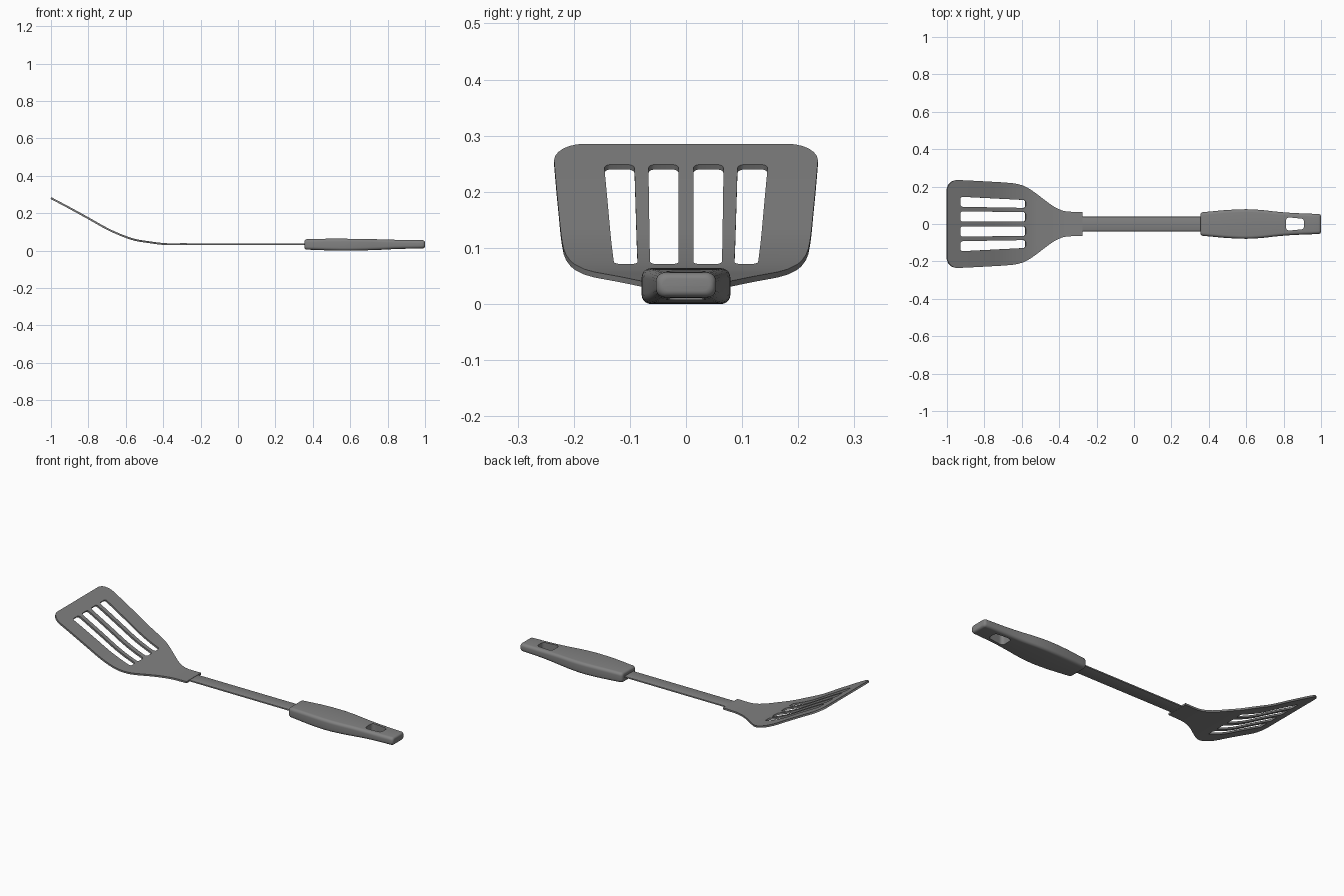
import bpy, bmesh, math

cube = bpy.data.objects.get("Cube")
if cube:
    bpy.data.objects.remove(cube, do_unlink=True)

grey = bpy.data.materials.new("mid grey")
grey.use_nodes = True
grey.diffuse_color = (0.22, 0.22, 0.22, 1)
bsdf = next(n for n in grey.node_tree.nodes if n.type == 'BSDF_PRINCIPLED')
bsdf.inputs["Base Color"].default_value = (0.22, 0.22, 0.22, 1)
bsdf.inputs["Roughness"].default_value = 0.6


def make_object(name, bm):
    bmesh.ops.recalc_face_normals(bm, faces=bm.faces)
    mesh = bpy.data.meshes.new(name)
    bm.to_mesh(mesh)
    bm.free()
    mesh.materials.append(grey)
    obj = bpy.data.objects.new(name, mesh)
    bpy.context.collection.objects.link(obj)
    return obj


def activate(obj):
    bpy.ops.object.select_all(action='DESELECT')
    obj.select_set(True)
    bpy.context.view_layer.objects.active = obj


def apply_and_smooth(obj, angle=35):
    activate(obj)
    for mod in list(obj.modifiers):
        bpy.ops.object.modifier_apply(modifier=mod.name)
    bpy.ops.object.shade_smooth_by_angle(angle=math.radians(angle))


def sample(points, x):
    """Smooth curve through (x, value) points, with flat-limited slopes."""
    if x <= points[0][0]:
        return points[0][1]
    if x >= points[-1][0]:
        return points[-1][1]
    n = len(points)
    slope = lambda a, b: (points[b][1] - points[a][1]) / (points[b][0] - points[a][0])
    i = max(k for k in range(n - 1) if points[k][0] <= x)
    (x0, y0), (x1, y1) = points[i], points[i + 1]
    m0, m1 = slope(max(i - 1, 0), i + 1), slope(i, min(i + 2, n - 1))
    h = x1 - x0
    t = (x - x0) / h
    return ((2*t**3 - 3*t**2 + 1) * y0 + (t**3 - 2*t**2 + t) * h * m0
            + (3*t**2 - 2*t**3) * y1 + (t**3 - t**2) * h * m1)


def rounded_ring(half_w, low, high, radius, steps=5):
    """Rounded rectangle as (y, z) pairs."""
    mid, half_h = (low + high) / 2, (high - low) / 2
    ring = []
    for q, (sy, sz) in enumerate([(1, 1), (-1, 1), (-1, -1), (1, -1)]):
        for k in range(steps + 1):
            a = math.pi / 2 * (q + k / steps)
            ring.append((sy * (half_w - radius) + radius * math.cos(a),
                         mid + sz * (half_h - radius) + radius * math.sin(a)))
    return ring


def loft(sections):
    """Closed skin over (x, ring) sections."""
    bm = bmesh.new()
    rings = [[bm.verts.new((x, y, z)) for y, z in ring] for x, ring in sections]
    n = len(rings[0])
    for a, b in zip(rings, rings[1:]):
        for i in range(n):
            bm.faces.new((a[i], a[(i + 1) % n], b[(i + 1) % n], b[i]))
    bm.faces.new(rings[0])
    bm.faces.new(rings[-1])
    return bm


# Slotted blade: a bent sheet laid out in rows along x, open at the slots
WIDTH = [(-0.94, 0.235), (-0.8, 0.228), (-0.65, 0.218), (-0.6, 0.207), (-0.56, 0.188),
         (-0.5, 0.145), (-0.44, 0.1), (-0.39, 0.074), (-0.35, 0.066), (-0.275, 0.065)]
HEIGHT = [(-1, 0.281), (-0.9, 0.228), (-0.8, 0.173), (-0.68, 0.107), (-0.56, 0.06),
          (-0.48, 0.046), (-0.39, 0.035), (-0.275, 0.035)]
SLOT_A, SLOT_B, CORNER, TIP = -0.93, -0.58, 0.012, 0.055


def blade_width(x):
    w = sample(WIDTH, x)
    d = max(0, TIP - (x + 1))
    return w - TIP + math.sqrt(max(0, TIP**2 - d**2))


def slot_edges(x):
    """Half-row of y values: inner slot, then outer slot, rounded at the ends."""
    t = min(max((x - SLOT_A) / (SLOT_B - SLOT_A), 0), 1)
    d = max(0, CORNER - min(abs(x - SLOT_A), abs(x - SLOT_B)))
    if not SLOT_A <= x <= SLOT_B:
        d = CORNER
    pull = CORNER - math.sqrt(max(0, CORNER**2 - d**2))
    fit = min(1, blade_width(x) / 0.16)
    edges = [0.013 + pull, 0.067 - 0.003 * t - pull,
             0.092 - 0.006 * t + pull, 0.146 - 0.018 * t - pull]
    return [e * fit for e in edges]


stations = {-0.275, SLOT_A, SLOT_B}
for k in range(7):
    stations.add(-1 + TIP * (1 - math.cos(math.pi / 12 * k)))
for k in range(1, 5):
    step = CORNER * (1 - math.cos(math.pi / 8 * k))
    stations |= {SLOT_A + step, SLOT_B - step}
stations |= {-0.9 + 0.025 * k for k in range(25)}
stations = sorted(stations)

bm = bmesh.new()
rows = []
for x in stations:
    half = slot_edges(x) + [blade_width(x)]
    ys = [-y for y in reversed(half)] + half
    rows.append([bm.verts.new((x, y, sample(HEIGHT, x))) for y in ys])
for i, (a, b) in enumerate(zip(rows, rows[1:])):
    in_slot = SLOT_A - 1e-6 < (stations[i] + stations[i + 1]) / 2 < SLOT_B
    for j in range(len(a) - 1):
        if not (in_slot and j % 2 == 1):
            bm.faces.new((a[j], b[j], b[j + 1], a[j + 1]))
blade = make_object("slotted_blade", bm)
solid = blade.modifiers.new("thickness", 'SOLIDIFY')
solid.thickness = 0.01
solid.offset = 0
apply_and_smooth(blade)

# Flat shaft, running from inside the blade collar into the handle
shaft = make_object("shaft", loft([(x, rounded_ring(0.039, 0.0305, 0.0385, 0.002, 2))
                                   for x in (-0.29, 0.4)]))
apply_and_smooth(shaft)

# Handle: lofted rounded rectangles swelling in the middle
GRIP = [(0.355, 0.062), (0.42, 0.068), (0.5, 0.075), (0.6, 0.079), (0.68, 0.075),
        (0.76, 0.066), (0.85, 0.059), (1.0, 0.053)]
TOP = [(0.355, 0.061), (0.5, 0.064), (0.7, 0.062), (0.85, 0.058), (1.0, 0.056)]
BOTTOM = [(0.355, 0.006), (0.5, 0.001), (0.6, 0.0), (0.75, 0.004), (0.85, 0.009), (1.0, 0.012)]
END = 0.014
front_round = [0.355 + END * (1 - math.cos(math.pi / 10 * k)) for k in range(6)]
back_round = [1 - END * (1 - math.cos(math.pi / 10 * k)) for k in range(6)]
sections = []
for x in sorted(front_round + back_round + [0.39 + 0.03 * k for k in range(20)]):
    d = max(0, END - min(x - 0.355, 1 - x))
    inset = 0.8 * (END - math.sqrt(max(0, END**2 - d**2)))
    sections.append((x, rounded_ring(sample(GRIP, x) - inset, sample(BOTTOM, x) + inset,
                                     sample(TOP, x) - inset, 0.016 - inset * 0.3)))
handle = make_object("handle", loft(sections))

# Hanging hole: tapered rounded opening through the handle
bm = bmesh.new()
outline = []
for q, (cx, cy) in enumerate([(0.892, 0.011), (0.83, 0.017), (0.83, -0.017), (0.892, -0.011)]):
    for k in range(6):
        a = math.pi / 2 * (q + k / 5)
        outline.append(bm.verts.new((cx + 0.018 * math.cos(a), cy + 0.018 * math.sin(a), -0.1)))
base = bm.faces.new(outline)
top = bmesh.ops.extrude_face_region(bm, geom=[base])["geom"]
bmesh.ops.translate(bm, vec=(0, 0, 0.3),
                    verts=[g for g in top if isinstance(g, bmesh.types.BMVert)])
cutter = make_object("hole_cutter", bm)
cutter.hide_render = True
cut = handle.modifiers.new("hanging_hole", 'BOOLEAN')
cut.operation = 'DIFFERENCE'
cut.solver = 'EXACT'
cut.object = cutter
apply_and_smooth(handle)
bpy.data.objects.remove(cutter, do_unlink=True)
